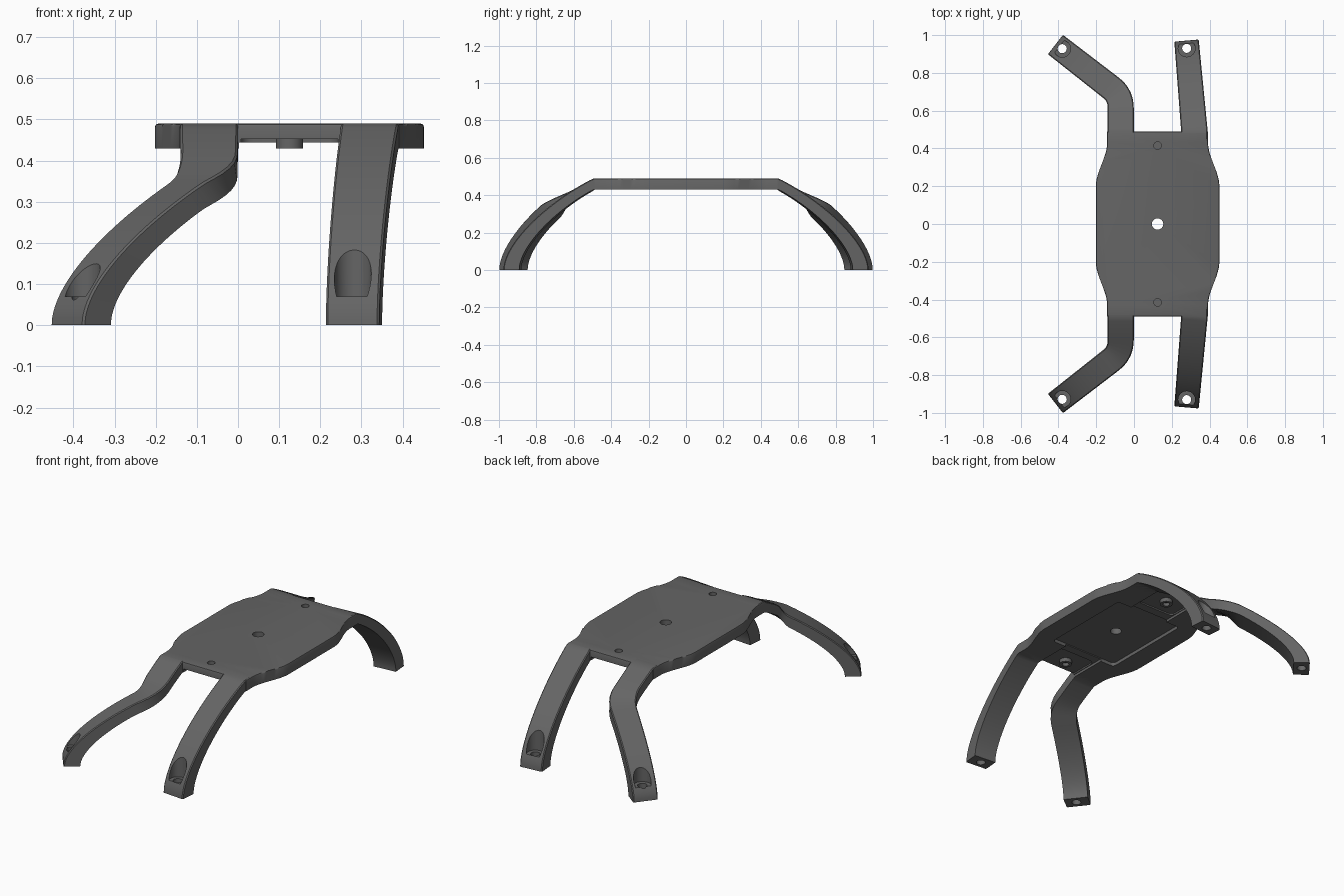
import bpy, bmesh
from math import sin, cos, pi, sqrt
from mathutils import Vector

if "Cube" in bpy.data.objects:
    bpy.data.objects.remove(bpy.data.objects["Cube"])

TOP, BOT, CX = 0.49, 0.43, 0.125

dark = bpy.data.materials.new("dark_grey")
dark.diffuse_color = (0.13, 0.13, 0.13, 1)
dark.use_nodes = True
dark.node_tree.nodes["Principled BSDF"].inputs["Base Color"].default_value = dark.diffuse_color


def finish(name, bm):
    bmesh.ops.recalc_face_normals(bm, faces=bm.faces)
    me = bpy.data.meshes.new(name)
    bm.to_mesh(me)
    bm.free()
    me.materials.append(dark)
    ob = bpy.data.objects.new(name, me)
    bpy.context.collection.objects.link(ob)
    return ob


def prism(name, pts, z0, z1, bevel=0):
    bm = bmesh.new()
    f = bm.faces.new([bm.verts.new((x, y, z0)) for x, y in pts])
    r = bmesh.ops.extrude_face_region(bm, geom=[f])
    for v in r["geom"]:
        if isinstance(v, bmesh.types.BMVert):
            v.co.z = z1
    if bevel:
        edges = [e for e in bm.edges if all(v.co.z > z1 - 1e-5 for v in e.verts)]
        bmesh.ops.bevel(bm, geom=edges, offset=bevel, segments=2, profile=0.5, affect='EDGES')
    return finish(name, bm)


def circle(x, y, r, n=32):
    return [(x + r * cos(2 * pi * i / n), y + r * sin(2 * pi * i / n)) for i in range(n)]


def rounded(x, y, hx, hy, r):
    pts = []
    for k, (sx, sy) in enumerate(((1, 1), (-1, 1), (-1, -1), (1, -1))):
        for i in range(7):
            a = (k + i / 6) * pi / 2
            pts.append((x + sx * (hx - r) + r * cos(a), y + sy * (hy - r) + r * sin(a)))
    return pts


def select(ob):
    bpy.ops.object.select_all(action='DESELECT')
    bpy.context.view_layer.objects.active = ob
    ob.select_set(True)


def apply(ob, mod):
    select(ob)
    bpy.ops.object.modifier_apply(modifier=mod.name)


def cut(ob, pts, z0, z1):
    c = prism("cutter", pts, z0, z1)
    c.hide_render = True
    m = ob.modifiers.new("cut", 'BOOLEAN')
    m.operation, m.solver, m.object = 'DIFFERENCE', 'EXACT', c
    apply(ob, m)
    bpy.data.objects.remove(c)


def smooth(ob):
    select(ob)
    bpy.ops.object.shade_smooth_by_angle(angle=0.55)


def mirror_y(ob):
    m = ob.modifiers.new("mirror", 'MIRROR')
    m.use_axis = (False, True, False)
    apply(ob, m)
    smooth(ob)


# Deck plate: wide in the middle, narrowing in an S curve towards both ends
def half_width(y):
    t = min(max((abs(y) - 0.20) / 0.23, 0), 1)
    return 0.327 - 0.06 * t * t * (3 - 2 * t)


ys = [-0.49] + [-0.43 + 0.23 * i / 12 for i in range(13)]
ys += [-y for y in reversed(ys)]
outline = [(CX + half_width(y), y) for y in ys] + [(CX - half_width(y), y) for y in reversed(ys)]
plate = prism("deck_plate", outline, BOT, TOP, bevel=0.008)

# Hollow underside with deeper end pockets, centre hole and blind screw holes
cut(plate, circle(CX, 0, 0.03), 0.3, 0.6)
cut(plate, rounded(CX, 0, 0.122, 0.6, 0.02), 0.4, 0.444)
cut(plate, rounded(CX, 0, 0.21, 0.27, 0.02), 0.4, 0.449)
for s in (1, -1):
    cut(plate, rounded(CX, s * 0.43, 0.118, 0.11, 0.03), 0.4, 0.452)
    cut(plate, circle(CX, s * 0.415, 0.02), 0.465, 0.6)
smooth(plate)

# Screw bosses under the plate ends
boss = prism("screw_boss", circle(CX, 0.415, 0.033), BOT, 0.456)
cut(boss, circle(CX, 0.415, 0.018), 0.4, 0.448)
mirror_y(boss)


# Curved legs: a rounded section swept along a plan path while arching down
def walker(path):
    pts = [Vector(p) for p in path]

    def at(u):
        for a, b in zip(pts, pts[1:]):
            d = (b - a).length
            if u <= d or b is pts[-1]:
                return a + (b - a) * (u / d)
            u -= d
    return at


def arch(t):
    return 0.5 * sqrt(max(0, 1 - (1 - t) ** 2)) + 0.5 * t


def leg(name, path, length, foot, w0=0.065, w1=0.07, c=0.005, n=40):
    at = walker(path)
    bm = bmesh.new()
    rings = []
    stations = [(i / n) ** 1.6 for i in range(n + 1)] + [1 + 0.05 / length]
    for t in stations:
        q = min(t, 1)
        over = (t - q) * length
        w = w0 + (w1 - w0) * q
        ends = []
        for start, height in ((0, TOP), (foot, BOT)):
            u = start + (length - start) * q
            y0 = at(start).y
            # the rise follows both the distance walked and the y progress
            rise = min(1, 0.4 * q + 0.6 * (y0 - at(u).y) / (y0 - at(length).y))
            p = at(u + over)
            d = (at(u + over + 0.012) - at(u + over - 0.012)).normalized()
            ends.append((Vector((p.x, p.y, height * arch(rise))), Vector((-d.y, d.x, 0))))
        (a, na), (b, nb) = ends
        drop = (b - a).normalized() * c
        ring = [a + na * (w - c), a + na * w + drop, b + nb * w,
                b - nb * w, a - na * w + drop, a - na * (w - c)]
        rings.append([bm.verts.new(p) for p in ring])
    for r, s in zip(rings, rings[1:]):
        for i in range(6):
            j = (i + 1) % 6
            bm.faces.new((r[i], r[j], s[j], s[i]))
    bm.faces.new(rings[0])
    bm.faces.new(rings[-1])
    return finish(name, bm)


corner = Vector((-0.07, 0.681))
tip = Vector((-0.416, 0.950))
p0 = corner + (tip - corner).normalized() * 0.065
p2 = corner - Vector((0, 0.065))
bend = [p0 * (1 - t) ** 2 + corner * 2 * t * (1 - t) + p2 * t * t
        for t in [i / 12 for i in range(13)]]
bent_path = [tip] + bend + [(-0.07, 0.35)]
bent_len = (tip - p0).length + sum((b - a).length for a, b in zip(bend, bend[1:])) + p2.y - 0.49
straight_path = [(0.278, 0.971), (0.32, 0.49), (0.32, 0.35)]

for name, path, length, hole in (
        ("bent_leg", bent_path, bent_len, (-0.38, 0.928)),
        ("straight_leg", straight_path, 0.483, (0.279, 0.93))):
    ob = leg(name, path, length, 0.085)
    cut(ob, circle(*hole, 0.024), -0.1, 0.3)
    cut(ob, circle(*hole, 0.045), 0.07, 0.4)
    mirror_y(ob)
